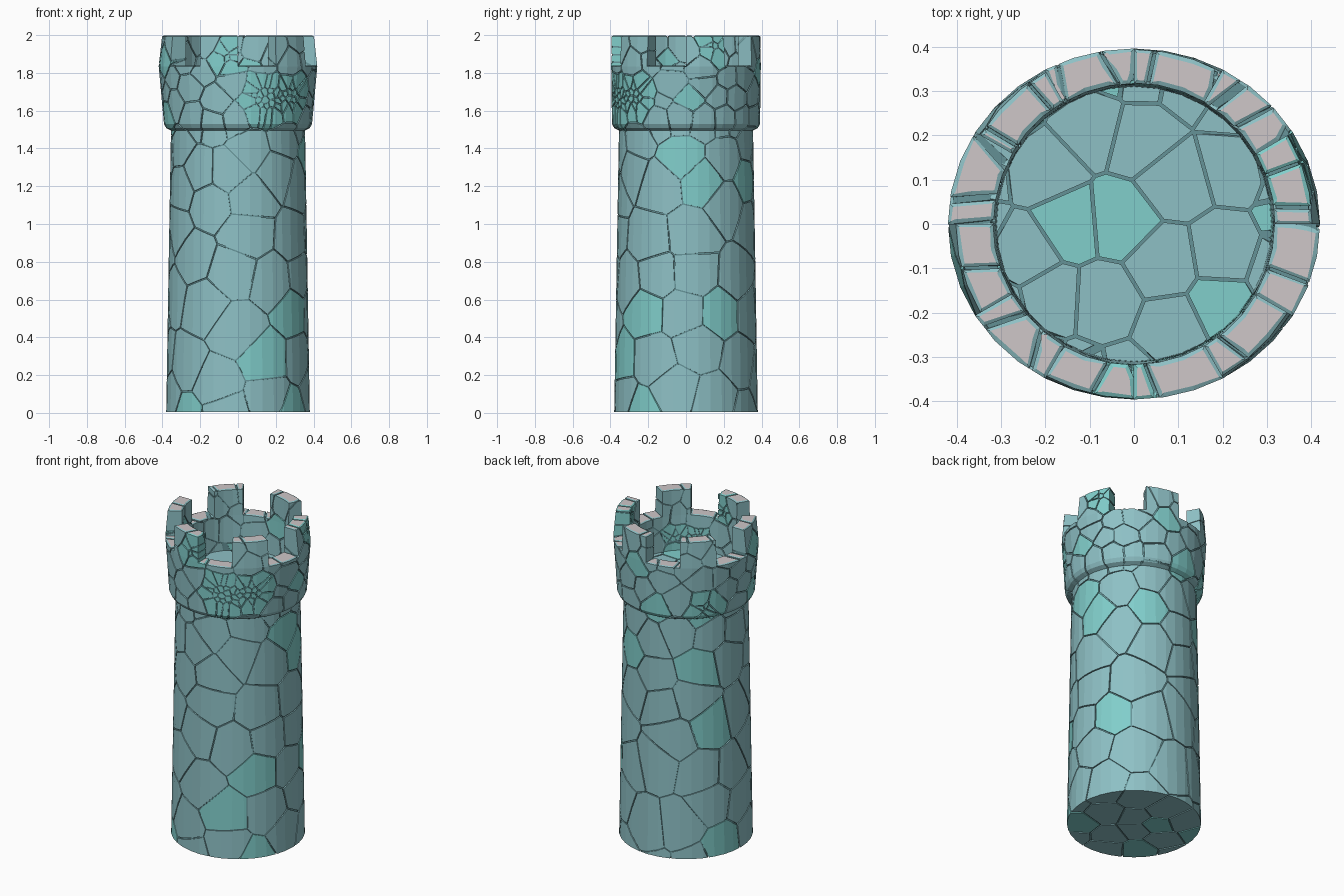
import bpy, bmesh, random
from math import sin, cos, pi, radians
from mathutils import Vector

if "Cube" in bpy.data.objects:
    bpy.data.objects.remove(bpy.data.objects["Cube"])

random.seed(7)
SEG = 36                      # three segments per merlon or gap
FLOOR, SILL, TOP = 1.62, 1.835, 1.993
GAP, DEPTH = 0.0035, 0.012    # half crack width, crack depth


def material(name, col):
    m = bpy.data.materials.new(name)
    m.diffuse_color = (*col, 1)
    m.use_nodes = True
    m.node_tree.nodes["Principled BSDF"].inputs["Base Color"].default_value = m.diffuse_color
    return m


MATS = [material("stone", (0.27, 0.53, 0.56)),
        material("bright_stone", (0.22, 0.62, 0.60)),
        material("pale_top", (0.62, 0.57, 0.58)),
        material("mortar", (0.13, 0.29, 0.31))]


def pt(r, i, z, flare=0.0):
    a = 2 * pi * i / SEG
    r += flare * cos(a) ** 2
    return Vector((r * cos(a), r * sin(a), z))


def is_merlon(i):
    return (i % SEG) // 3 % 2 == 0


def tower_shell():
    """Closed low-poly tower surface: shaft, collar, battlements, sunken floor."""
    bm = bmesh.new()

    def face(pts):
        bm.faces.new([bm.verts.new(p) for p in pts])

    outer = [(0.38, 0.006, 0), (0.367, 0.8, 0), (0.355, 1.495, 0), (0.38, 1.508, 0),
             (0.392, 1.53, 0), (0.396, SILL, 0.024), (0.394, TOP, 0.008)]
    inner = [(0.318, TOP, 0), (0.317, SILL, 0), (0.310, FLOOR, 0)]
    for i in range(SEG):
        prof = outer + inner if is_merlon(i) else outer[:-1] + inner[1:]
        for (r0, z0, f0), (r1, z1, f1) in zip(prof, prof[1:]):
            face([pt(r0, i, z0, f0), pt(r0, i + 1, z0, f0),
                  pt(r1, i + 1, z1, f1), pt(r1, i, z1, f1)])
        if is_merlon(i) != is_merlon(i - 1):          # merlon side walls
            face([pt(r, i, z, f) for r, z, f in (outer[5], outer[6], (0.318, TOP, 0), (0.317, SILL, 0))])
    face([pt(0.38, i, 0.006) for i in range(SEG)])
    face([pt(0.310, i, FLOOR) for i in range(SEG)])
    bmesh.ops.remove_doubles(bm, verts=bm.verts, dist=1e-4)
    bmesh.ops.recalc_face_normals(bm, faces=bm.faces)
    bm.normal_update()
    return bm


# Seeds: (position, part, bright)
seeds = []


def polar(r, deg, z):
    return Vector((r * cos(radians(deg)), r * sin(radians(deg)), z))


def scatter(part, sample, spacing, tries):
    for _ in range(tries):
        p = sample()
        if all((p - q[0]).length > spacing(p) for q in seeds):
            seeds.append((p, part, random.random() < 0.11))


# clusters of small rubble on the crown
for deg, z, size, n in ((293, 1.67, 0.085, 24), (316, 1.68, 0.07, 18), (263, 1.89, 0.04, 7),
                        (22, 1.95, 0.04, 7), (142, 1.57, 0.045, 8)):
    near = []
    for _ in range(400):
        if len(near) >= n:
            break
        t, d = random.uniform(0, 2 * pi), size * random.random() ** 0.5
        p = polar(0.395, deg + d * cos(t) / 0.395 * 57.3, z + d * sin(t))
        if all((p - q).length > 0.022 for q in near):
            near.append(p)
    seeds += [(p, "crown_stones", True) for p in near]

rnd = random.uniform
scatter("crown_stones", lambda: polar(rnd(0.34, 0.39), rnd(0, 360), rnd(1.55, 1.98)),
        lambda p: 0.095, 1500)
scatter("shaft_stones", lambda: polar(0.37, rnd(0, 360), rnd(0.06, 1.47)),
        lambda p: 0.20 - 0.045 * max(0, p.z - 0.8) / 0.6, 1500)
scatter("floor_stones", lambda: polar(0.29 * rnd(0, 1) ** 0.5, rnd(0, 360), FLOOR - 0.02),
        lambda p: 0.11, 400)
scatter("base_stones", lambda: polar(0.33 * rnd(0, 1) ** 0.5, rnd(0, 360), 0.01),
        lambda p: 0.14, 400)


def stone(shell, index):
    """Cut one Voronoi stone from the shell and turn its rim inward."""
    p, part, bright = seeds[index]
    bm = shell.copy()
    others = sorted(((q[0] - p).length, j) for j, q in enumerate(seeds) if j != index)
    for dist, j in others[:60]:
        if not bm.verts or dist > 2.05 * max((v.co - p).length for v in bm.verts):
            break
        n = (seeds[j][0] - p) / dist
        bmesh.ops.bisect_plane(bm, geom=bm.verts[:] + bm.edges[:] + bm.faces[:], dist=1e-5,
                               plane_co=p + n * (dist / 2 - GAP), plane_no=n, clear_outer=True)
    if not bm.faces:
        return bm
    bm.normal_update()
    for f in bm.faces:
        f.material_index = int(bright)
    # pale raised patches on the battlement tops
    tops = [f for f in bm.faces if f.normal.z > 0.9 and f.calc_center_median().z > SILL - 0.02]
    normals = {v.co.to_tuple(5): v.normal.copy() for v in bm.verts}
    rim = [e for e in bm.edges if e.is_boundary]
    new = bmesh.ops.extrude_edge_only(bm, edges=rim)["geom"]
    for v in new:
        if isinstance(v, bmesh.types.BMVert):
            v.co -= normals.get(v.co.to_tuple(5), Vector()) * DEPTH
    if sum(f.calc_area() for f in tops) > 0.0012:
        bmesh.ops.inset_region(bm, faces=tops, thickness=0.010, depth=0.004,
                               use_boundary=True, use_even_offset=False)
        for f in tops:
            f.material_index = 2
    return bm


def finish(bm, name):
    me = bpy.data.meshes.new(name)
    bm.to_mesh(me)
    bm.free()
    for m in MATS:
        me.materials.append(m)
    bpy.context.collection.objects.link(bpy.data.objects.new(name, me))


# Stones, gathered by part
shell = tower_shell()
parts = {}
scratch = bpy.data.meshes.new("scratch")
for k, (_, part, _) in enumerate(seeds):
    cell = stone(shell, k)
    cell.to_mesh(scratch)
    cell.free()
    parts.setdefault(part, bmesh.new()).from_mesh(scratch)
bpy.data.meshes.remove(scratch)
for part, bm in parts.items():
    finish(bm, part)

# Mortar core showing at the bottom of the cracks
moved = [(v, v.co - v.normal * 0.008) for v in shell.verts]
for v, co in moved:
    v.co = co
for f in shell.faces:
    f.material_index = 3
finish(shell, "mortar_core")
